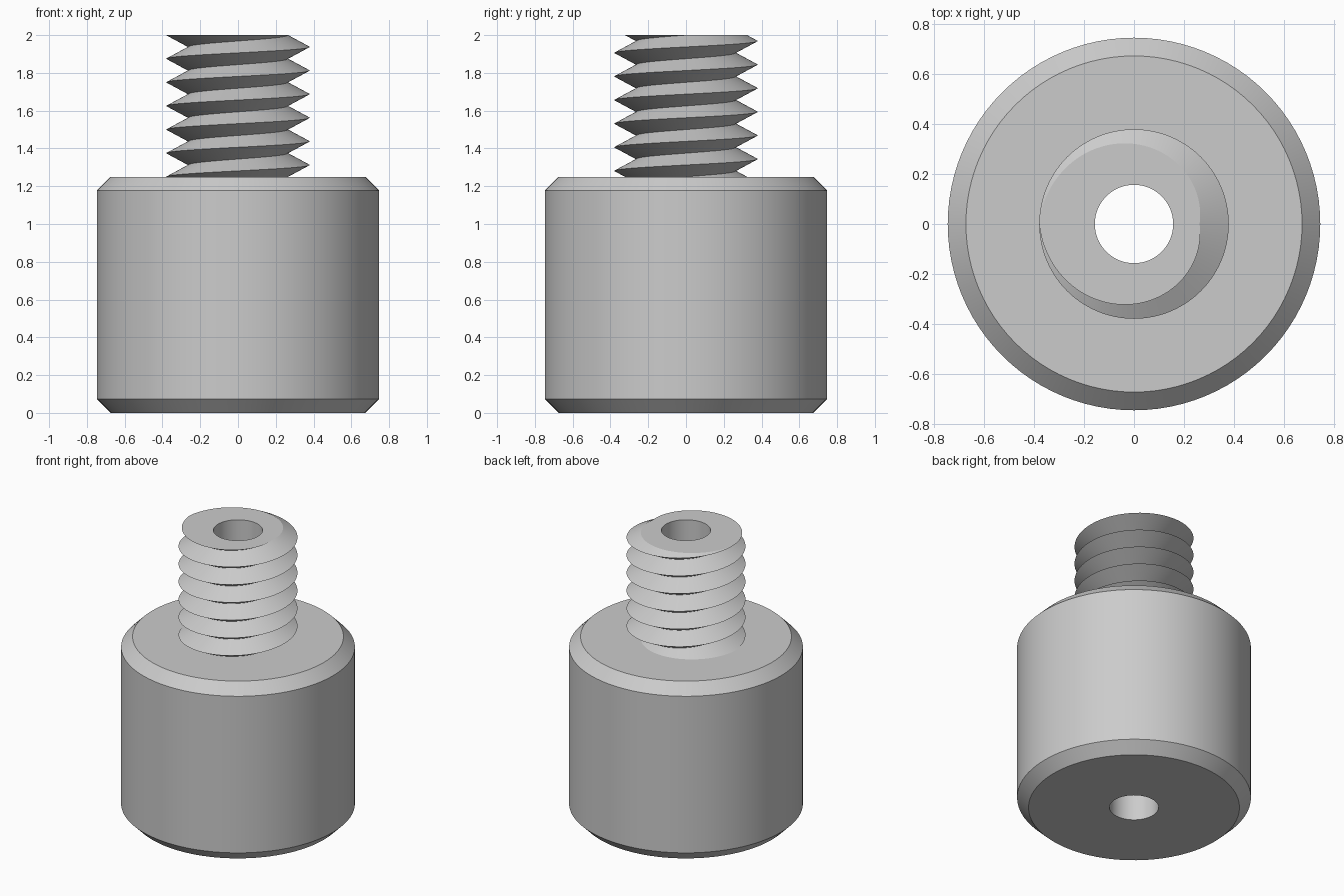
import bpy, bmesh
from math import sin, cos, pi, radians
from mathutils import Vector

SEGS = 96
BORE, BODY_R, CHAMFER = 0.157, 0.747, 0.073
ROOT_R, CREST_R, PITCH = 0.263, 0.38, 0.125
SHOULDER, TOP = 1.25, 2.0

cube = bpy.data.objects.get("Cube")
if cube:
    bpy.data.objects.remove(cube, do_unlink=True)

steel = bpy.data.materials.new("light_grey_metal")
steel.use_nodes = True
steel.diffuse_color = (0.6, 0.6, 0.6, 1)
steel.node_tree.nodes["Principled BSDF"].inputs["Base Color"].default_value = (0.6, 0.6, 0.6, 1)


def polar(bm, r, z, i):
    a = 2 * pi * i / SEGS
    return bm.verts.new((r * cos(a), r * sin(a), z))


def lathe(bm, profile):
    rings = [[polar(bm, r, z, i) for i in range(SEGS)] for r, z in profile]
    for a, b in zip(rings, rings[1:]):
        for i in range(SEGS):
            j = (i + 1) % SEGS
            bm.faces.new((a[i], a[j], b[j], b[i]))


def finish(bm, name, angle):
    mesh = bpy.data.meshes.new(name)
    bm.to_mesh(mesh)
    bm.free()
    obj = bpy.data.objects.new(name, mesh)
    bpy.context.collection.objects.link(obj)
    mesh.materials.append(steel)
    bpy.ops.object.select_all(action='DESELECT')
    obj.select_set(True)
    bpy.context.view_layer.objects.active = obj
    bpy.ops.object.shade_smooth_by_angle(angle=radians(angle))


# Chamfered cylindrical body with its lower bore
bm = bmesh.new()
inner = BODY_R - CHAMFER
lathe(bm, [(BORE, SHOULDER), (BORE, 0), (inner, 0), (BODY_R, CHAMFER),
           (BODY_R, SHOULDER - CHAMFER), (inner, SHOULDER), (ROOT_R, SHOULDER)])
bmesh.ops.recalc_face_normals(bm, faces=bm.faces)
for f in bm.faces:
    f.normal_update()
if next(f for f in bm.faces if f.calc_center_median().z < 0.001).normal.z > 0:
    bmesh.ops.reverse_faces(bm, faces=bm.faces)
finish(bm, "body", 30)

# Helical thread: a V-shaped strip running past both ends, then trimmed flat
bm = bmesh.new()
start = SHOULDER - 2 * PITCH
steps = SEGS * (round((TOP - SHOULDER) / PITCH) + 4)
roots = [polar(bm, ROOT_R, start + PITCH * i / SEGS, i) for i in range(steps)]
crests = [polar(bm, CREST_R, start + PITCH * (i / SEGS + 0.5), i) for i in range(steps)]
for i in range(steps - SEGS - 1):
    bm.faces.new((roots[i], roots[i + 1], crests[i + 1], crests[i]))
    k = i + SEGS
    bm.faces.new((crests[i], crests[i + 1], roots[k + 1], roots[k]))
for z, up in ((SHOULDER, -1), (TOP, 1)):
    bmesh.ops.bisect_plane(bm, geom=bm.verts[:] + bm.edges[:] + bm.faces[:], dist=1e-6,
                           plane_co=(0, 0, z), plane_no=(0, 0, up), clear_outer=True)
loose = [v for v in bm.verts if not v.link_faces]
bmesh.ops.delete(bm, geom=loose, context='VERTS')

# Upper bore and the flat end face around it
lathe(bm, [(BORE, TOP), (BORE, SHOULDER)])
rim = [e for e in bm.edges if e.is_boundary and all(abs(v.co.z - TOP) < 1e-4 for v in e.verts)]
bmesh.ops.triangle_fill(bm, edges=rim, use_beauty=True, normal=Vector((0, 0, 1)))
bmesh.ops.recalc_face_normals(bm, faces=bm.faces)
cap = next(f for f in bm.faces if all(abs(v.co.z - TOP) < 1e-4 for v in f.verts))
if cap.normal.z < 0:
    bmesh.ops.reverse_faces(bm, faces=bm.faces)
finish(bm, "threaded_stud", 25)
